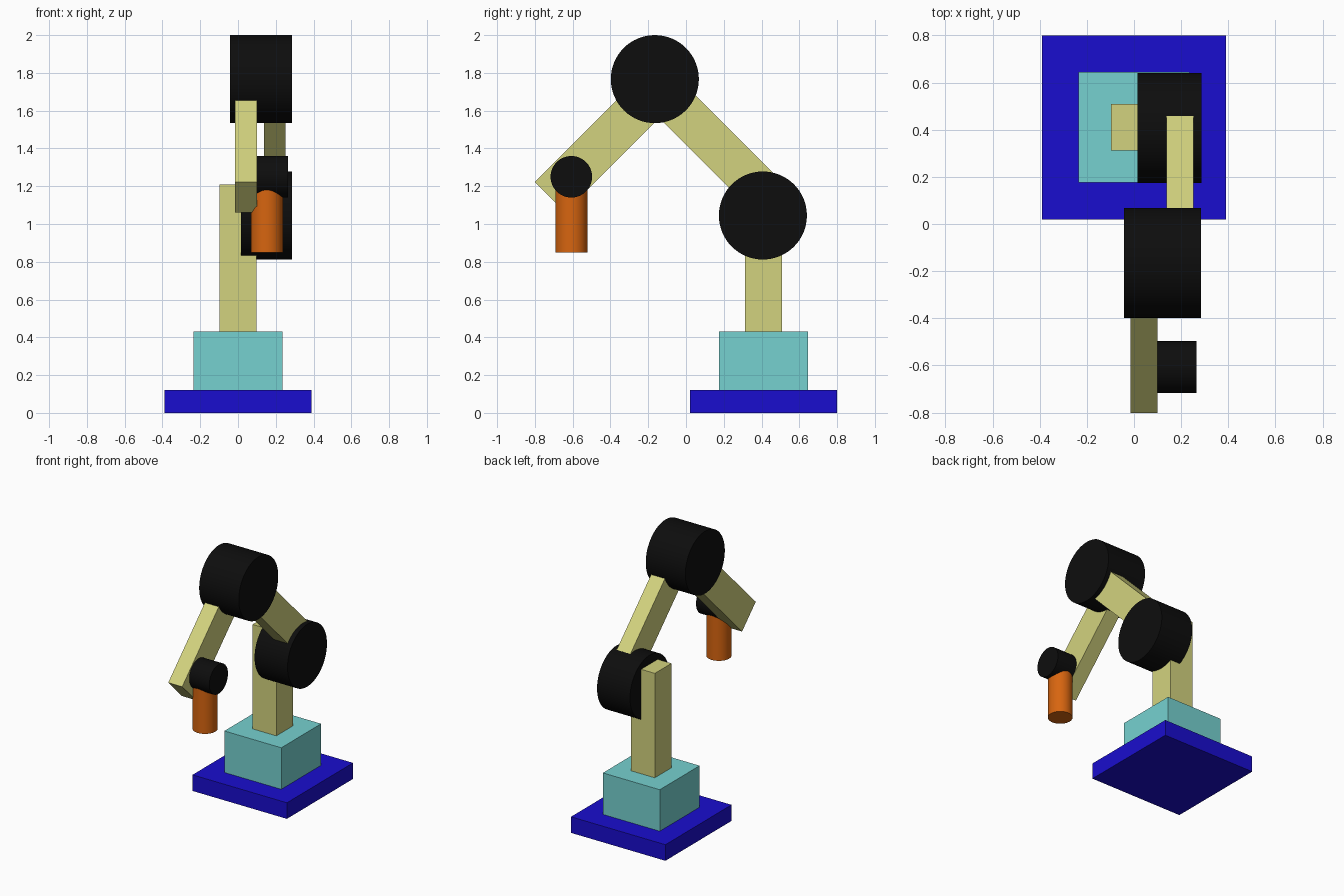
import bpy, math

if "Cube" in bpy.data.objects:
    bpy.data.objects.remove(bpy.data.objects["Cube"])


def material(name, rgb):
    m = bpy.data.materials.new(name)
    m.diffuse_color = (*rgb, 1)
    m.use_nodes = True
    m.node_tree.nodes["Principled BSDF"].inputs["Base Color"].default_value = m.diffuse_color
    return m


BLUE = material("blue", (0.010, 0.004, 0.62))
TEAL = material("teal", (0.18, 0.64, 0.63))
KHAKI = material("khaki", (0.65, 0.65, 0.21))
BLACK = material("black", (0.004, 0.004, 0.004))
ORANGE = material("orange", (0.68, 0.13, 0.005))


def finish(name, mat):
    ob = bpy.context.object
    ob.name = ob.data.name = name
    ob.data.materials.append(mat)
    return ob


def box(name, centre, size, mat, tilt=0):
    """Box of the given size, tilted about the x axis."""
    bpy.ops.mesh.primitive_cube_add(size=1, location=centre)
    ob = finish(name, mat)
    ob.scale = size
    bpy.ops.object.transform_apply(location=False, rotation=False, scale=True)
    ob.rotation_euler.x = tilt
    return ob


def cylinder(name, centre, radius, length, mat, rot=(0, 0, 0)):
    bpy.ops.mesh.primitive_cylinder_add(vertices=64, radius=radius, depth=length,
                                        location=centre, rotation=rot)
    ob = finish(name, mat)
    bpy.ops.object.shade_smooth_by_angle(angle=math.radians(30))
    return ob


def joint(name, x0, x1, y, z, radius):
    """Drum lying along the x axis."""
    return cylinder(name, ((x0 + x1) / 2, y, z), radius, x1 - x0, BLACK,
                    (0, math.pi / 2, 0))


def arm(name, x0, x1, start, end, width):
    """Square-ended beam between two (y, z) points."""
    dy, dz = end[0] - start[0], end[1] - start[1]
    centre = ((x0 + x1) / 2, (start[0] + end[0]) / 2, (start[1] + end[1]) / 2)
    return box(name, centre, (x1 - x0, math.hypot(dy, dz), width), KHAKI,
               math.atan2(dz, dy))


# Base and upright
box("base_plate", (0, 0.41, 0.06), (0.78, 0.78, 0.12), BLUE)
box("pedestal", (0, 0.41, 0.275), (0.47, 0.47, 0.31), TEAL)
box("post", (0, 0.41, 0.82), (0.196, 0.196, 0.78), KHAKI)

# Shoulder, elbow and wrist drums
joint("shoulder_joint", 0.015, 0.287, 0.407, 1.045, 0.233)
joint("elbow_joint", -0.042, 0.285, -0.165, 1.767, 0.233)
joint("wrist_joint", 0.10, 0.265, -0.607, 1.25, 0.11)

# Arms, both at 45 degrees
arm("lower_arm", 0.138, 0.252, (0.381, 1.195), (-0.165, 1.741), 0.22)
arm("forearm", -0.015, 0.10, (-0.721, 1.142), (-0.13, 1.733), 0.228)

# Tool hanging from the wrist
cylinder("tool", (0.153, -0.607, 1.045), 0.085, 0.39, ORANGE)
